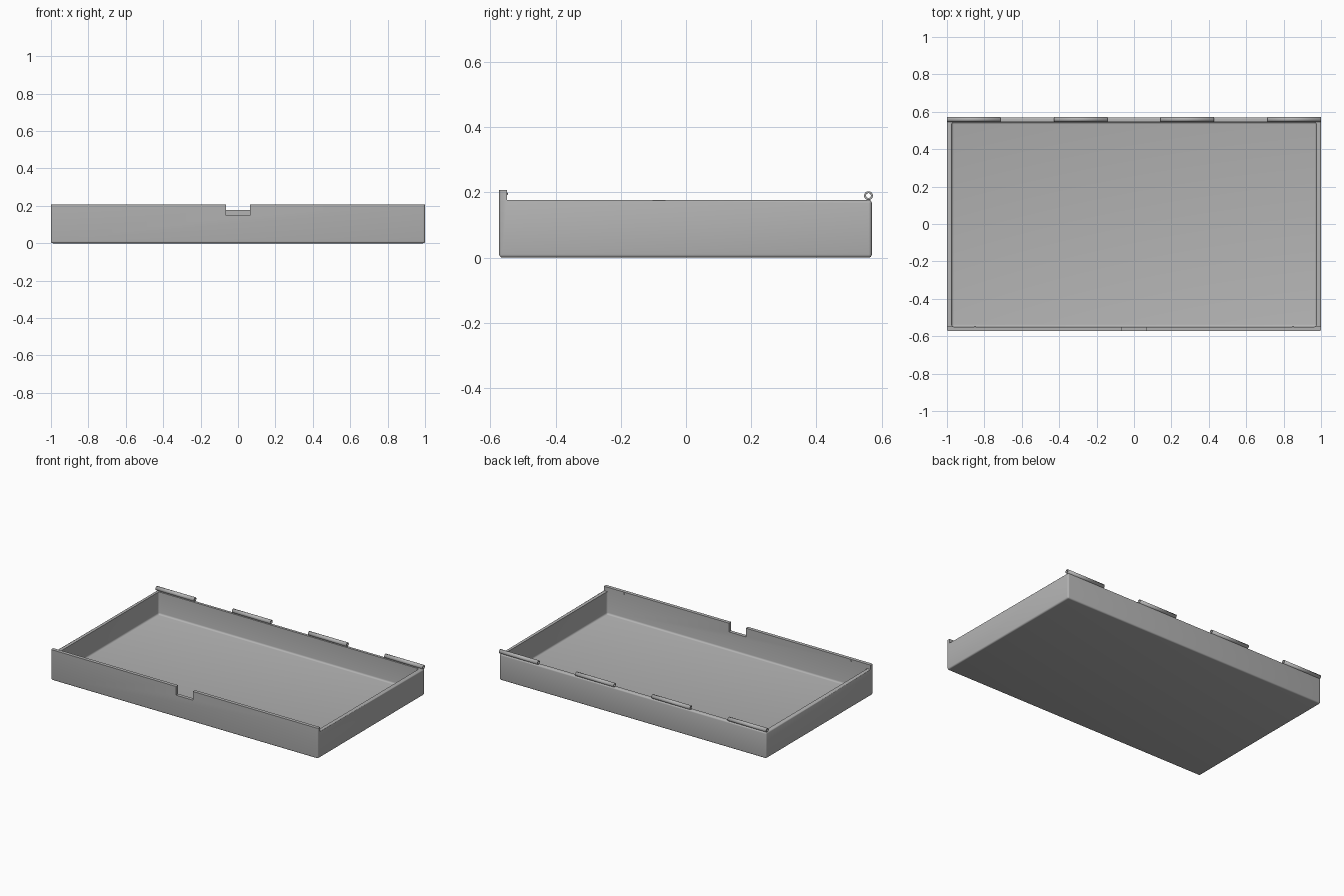
import bpy, bmesh, math
from mathutils import Matrix, Vector

cube = bpy.data.objects.get("Cube")
if cube:
    bpy.data.objects.remove(cube, do_unlink=True)

grey = bpy.data.materials.new("plain_grey")
grey.use_nodes = True
colour = (0.45, 0.45, 0.45, 1)
grey.diffuse_color = colour
grey.node_tree.nodes["Principled BSDF"].inputs["Base Color"].default_value = colour

FRONT, BACK, RIM, LIP = -0.573, 0.57, 0.177, 0.207
WALL = 0.025


def add_object(name, bm):
    bmesh.ops.recalc_face_normals(bm, faces=bm.faces)
    mesh = bpy.data.meshes.new(name)
    bm.to_mesh(mesh)
    bm.free()
    mesh.materials.append(grey)
    obj = bpy.data.objects.new(name, mesh)
    bpy.context.collection.objects.link(obj)
    return obj


def smooth(obj):
    bpy.ops.object.select_all(action='DESELECT')
    obj.select_set(True)
    bpy.context.view_layer.objects.active = obj
    bpy.ops.object.shade_smooth_by_angle(angle=math.radians(35))


def box(low, high):
    low, high = Vector(low), Vector(high)
    bm = bmesh.new()
    bmesh.ops.create_cube(bm, size=1, matrix=Matrix.Translation((low + high) / 2)
                          @ Matrix.Diagonal((*(high - low), 1)))
    return bm


def round_edges(bm, rule, radius):
    edges = [e for e in bm.edges if rule(*[v.co for v in e.verts])]
    bmesh.ops.bevel(bm, geom=edges, offset=radius, segments=4, profile=0.5, affect='EDGES')


# Tray body: side profile with the raised front lip, extruded across the width
bm = bmesh.new()
lip_in = FRONT + 0.024
profile = [(FRONT, 0), (BACK, 0), (BACK, RIM), (lip_in, RIM), (lip_in, LIP), (FRONT, LIP)]
side = bm.faces.new([bm.verts.new((-1, y, z)) for y, z in profile])
grown = bmesh.ops.extrude_face_region(bm, geom=[side])["geom"]
bmesh.ops.translate(bm, vec=(2, 0, 0), verts=[v for v in grown if isinstance(v, bmesh.types.BMVert)])


def outer_edge(a, b):
    mid = (a + b) / 2
    on_lip = mid.z > RIM + 0.005
    concave = abs(mid.y - lip_in) < 0.001
    return not on_lip and not concave


round_edges(bm, outer_edge, 0.01)
tray = add_object("tray", bm)

# Hollow with a rounded floor and corners
bm = box((WALL - 1, lip_in - 0.0005, WALL), (1 - WALL, BACK - WALL, 0.4))
round_edges(bm, lambda a, b: min(a.z, b.z) < 0.1, 0.012)
cavity = add_object("cavity_cutter", bm)

# Finger notch in the front wall
notch = add_object("notch_cutter", box((-0.063, -0.7, 0.148), (0.063, -0.5, 0.4)))

for cutter in (cavity, notch):
    cut = tray.modifiers.new(cutter.name, 'BOOLEAN')
    cut.operation = 'DIFFERENCE'
    cut.solver = 'EXACT'
    cut.object = cutter
    cutter.hide_render = True
    bpy.context.view_layer.objects.active = tray
    bpy.ops.object.modifier_apply(modifier=cut.name)
    bpy.data.objects.remove(cutter, do_unlink=True)
smooth(tray)

# Hollow hinge knuckles along the back rim
for i in range(4):
    bm = bmesh.new()
    bmesh.ops.create_cone(bm, cap_ends=False, segments=24, radius1=0.0135, radius2=0.0135, depth=0.287,
                          matrix=Matrix.Translation((-0.8565 + i * 0.571, 0.5595, 0.19))
                          @ Matrix.Rotation(math.pi / 2, 4, 'Y'))
    knuckle = add_object(f"hinge_knuckle_{i + 1}", bm)
    shell = knuckle.modifiers.new("tube_wall", 'SOLIDIFY')
    shell.thickness = 0.006
    shell.offset = -1
    smooth(knuckle)

# Small snap nubs inside the front lip
for label, x in (("left", 0.85), ("right", -0.85)):
    bm = bmesh.new()
    bmesh.ops.create_uvsphere(bm, u_segments=12, v_segments=8, radius=0.005,
                              matrix=Matrix.Translation((x, lip_in - 0.002, 0.196)))
    smooth(add_object(f"snap_nub_{label}", bm))
